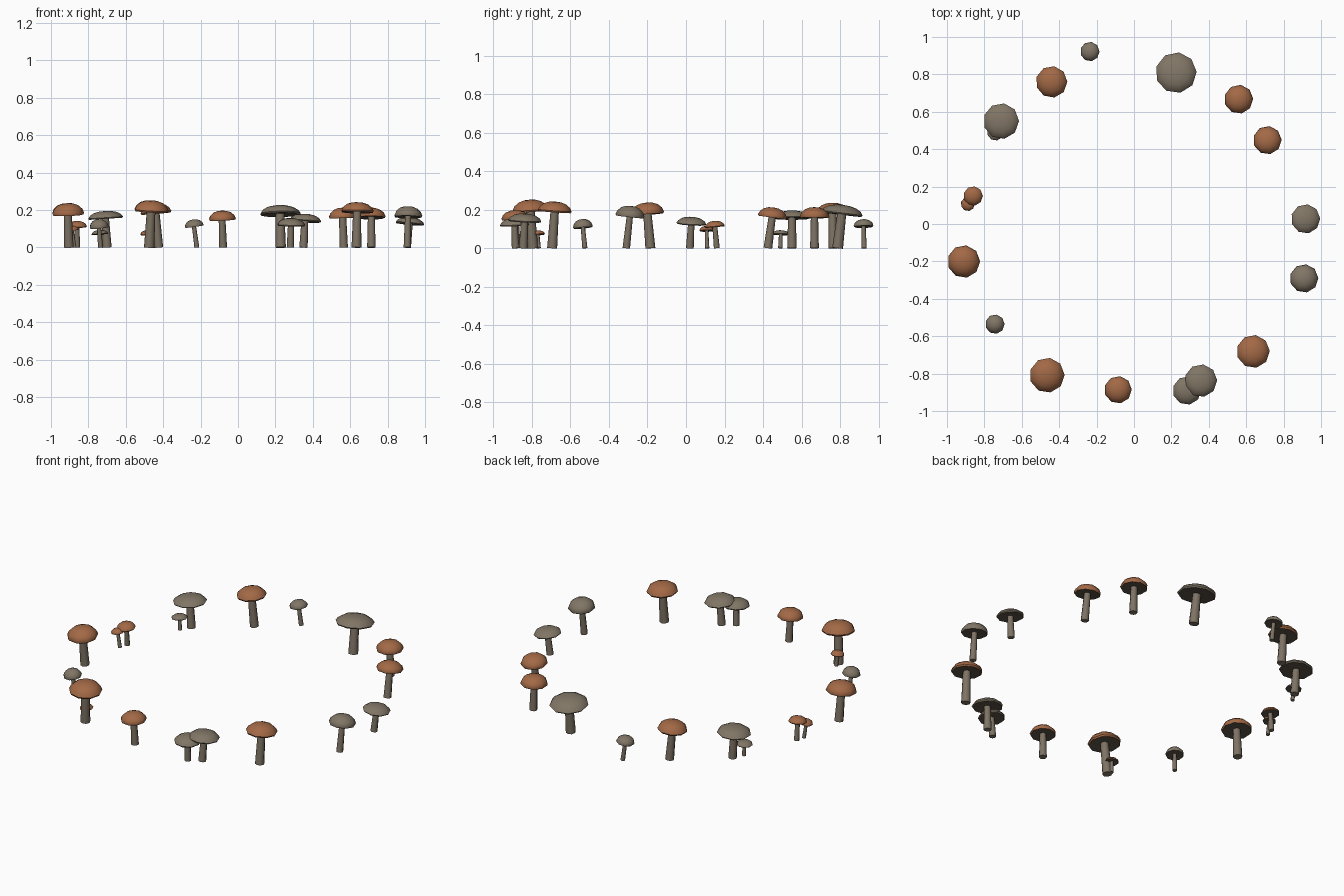
import bpy, bmesh, math
from mathutils import Vector, Matrix

if "Cube" in bpy.data.objects:
    bpy.data.objects.remove(bpy.data.objects["Cube"])


def mat(name, srgb):
    m = bpy.data.materials.new(name)
    lin = [((c / 255 + 0.055) / 1.055) ** 2.4 for c in srgb]
    m.diffuse_color = (*lin, 1)
    m.use_nodes = True
    m.node_tree.nodes["Principled BSDF"].inputs["Base Color"].default_value = m.diffuse_color
    return m


BROWN = mat("brown_cap", (163, 105, 70))
GREY = mat("grey_cap", (129, 118, 102))
STEM = mat("stem_grey", (126, 115, 100))
GILL = mat("gill_grey", (92, 83, 71))


def lathe(name, profile, sides, mats, frame, turn=0.0):
    """Revolve (radius, height) points; closed at both ends. First face = underside."""
    bm = bmesh.new()
    rings = []
    for r, z in profile:
        if r == 0:
            rings.append([bm.verts.new((0, 0, z))])
        else:
            rings.append([bm.verts.new((r * math.cos(turn + math.tau * i / sides),
                                        r * math.sin(turn + math.tau * i / sides), z))
                          for i in range(sides)])
    for k, (a, b) in enumerate(zip(rings, rings[1:])):
        for i in range(sides):
            j = (i + 1) % sides
            if len(a) == 1:
                f = bm.faces.new((a[0], b[j], b[i]))
            elif len(b) == 1:
                f = bm.faces.new((a[i], a[j], b[0]))
            else:
                f = bm.faces.new((a[i], a[j], b[j], b[i]))
            f.material_index = 1 if k == 0 and len(mats) > 1 else 0
    bmesh.ops.recalc_face_normals(bm, faces=bm.faces[:])
    bm.transform(frame)
    me = bpy.data.meshes.new(name)
    bm.to_mesh(me)
    bm.free()
    for m in mats:
        me.materials.append(m)
    ob = bpy.data.objects.new(name, me)
    bpy.context.collection.objects.link(ob)
    bpy.ops.object.select_all(action='DESELECT')
    ob.select_set(True)
    bpy.context.view_layer.objects.active = ob
    bpy.ops.object.shade_smooth_by_angle(angle=math.radians(50))


def mushroom(n, base, cap, r, low, top, colour):
    tilt = math.hypot(cap[0] - base[0], cap[1] - base[1]) / low
    zc = low + r * tilt * 0.8
    h = top - zc
    foot = Vector((*base, 0))
    axis = Vector((*cap, zc)) - foot
    length = axis.length
    rot = Vector((0, 0, 1)).rotation_difference(axis).to_matrix().to_4x4()
    frame = Matrix.Translation(foot) @ rot
    # stem
    s = r * (0.30 if colour is BROWN else 0.26)
    lathe(f"stem_{n}", [(0, 0), (s, 0), (s * 0.82, length + h * 0.3), (0, length + h * 0.3)],
          8, [STEM], frame)
    # domed cap with gill underside
    prof = [(0, 0.12), (0.95, 0), (1.0, 0.15), (0.89, 0.5), (0.65, 0.8), (0.34, 0.96), (0, 1)]
    lathe(f"cap_{n}", [(a * r * 1.02, length + b * h) for a, b in prof],
          9, [colour, GILL], frame, n * 0.7)


# base xy, cap xy, cap radius, cap bottom, cap top, colour
RING = [
    ((-.22, .925), (-.235, .922), .051, .105, .15, GREY),
    ((-.425, .765), (-.44, .76), .083, .175, .235, BROWN),
    ((-.70, .55), (-.71, .55), .094, .148, .195, GREY),
    ((-.735, .49), (-.74, .492), .045, .067, .093, GREY),
    ((-.86, .16), (-.86, .15), .051, .105, .142, BROWN),
    ((-.875, .11), (-.888, .107), .037, .085, .115, BROWN),
    ((-.905, -.185), (-.91, -.2), .086, .168, .237, BROWN),
    ((-.735, -.525), (-.743, -.535), .051, .10, .151, GREY),
    ((-.48, -.765), (-.485, -.77), .038, .065, .092, BROWN),
    ((-.475, -.795), (-.465, -.808), .092, .185, .252, BROWN),
    ((-.08, -.88), (-.085, -.886), .072, .143, .197, BROWN),
    ((.28, -.885), (.283, -.89), .075, .112, .157, GREY),
    ((.35, -.845), (.357, -.838), .086, .132, .18, GREY),
    ((.633, -.695), (.637, -.682), .087, .182, .242, BROWN),
    ((.905, -.31), (.909, -.292), .075, .155, .22, GREY),
    ((.905, .02), (.917, .027), .077, .117, .162, GREY),
    ((.713, .425), (.713, .447), .075, .15, .212, BROWN),
    ((.565, .667), (.56, .667), .076, .155, .213, BROWN),
    ((.228, .787), (.225, .808), .108, .163, .225, GREY),
]
for i, spec in enumerate(RING, 1):
    mushroom(i, *spec)
